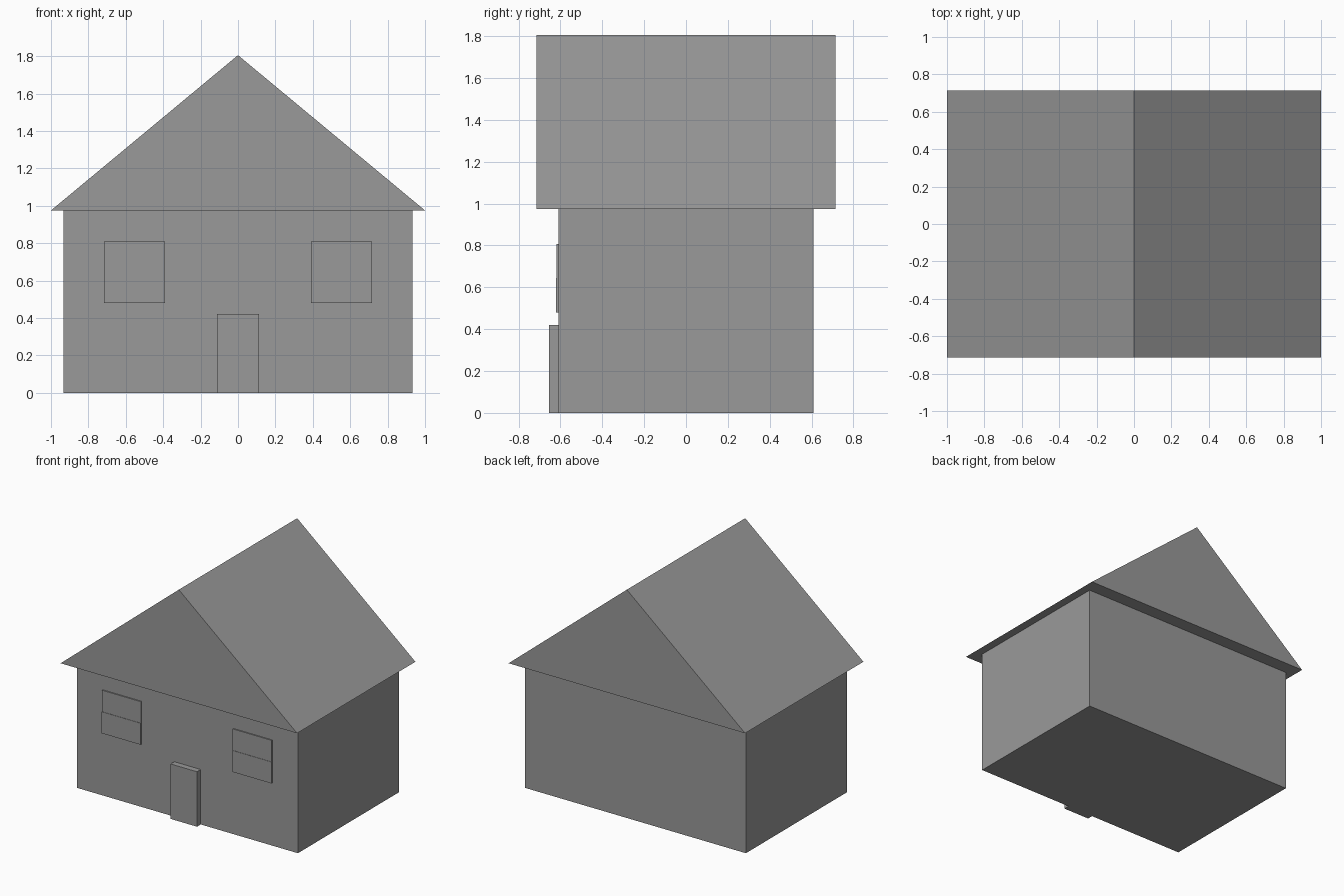
import bpy
import bmesh

if "Cube" in bpy.data.objects:
    bpy.data.objects.remove(bpy.data.objects["Cube"], do_unlink=True)

# One plain grey for the whole house
grey = bpy.data.materials.new("plain_grey")
grey.use_nodes = True
colour = (0.32, 0.32, 0.32, 1)
grey.diffuse_color = colour
grey.node_tree.nodes["Principled BSDF"].inputs["Base Color"].default_value = colour


def prism(name, outline, y_front, y_back):
    """Extrude an x-z outline from y_front to y_back."""
    bm = bmesh.new()
    face = bm.faces.new([bm.verts.new((x, y_front, z)) for x, z in outline])
    result = bmesh.ops.extrude_face_region(bm, geom=[face])
    verts = [v for v in result["geom"] if isinstance(v, bmesh.types.BMVert)]
    bmesh.ops.translate(bm, verts=verts, vec=(0, y_back - y_front, 0))
    bmesh.ops.recalc_face_normals(bm, faces=bm.faces)
    mesh = bpy.data.meshes.new(name)
    bm.to_mesh(mesh)
    bm.free()
    mesh.materials.append(grey)
    obj = bpy.data.objects.new(name, mesh)
    bpy.context.collection.objects.link(obj)
    return obj


def box(name, x0, x1, z0, z1, y_front, y_back):
    return prism(name, [(x0, z0), (x1, z0), (x1, z1), (x0, z1)], y_front, y_back)


WALL = 0.61

# Walls and gabled roof with overhanging eaves
box("walls", -0.934, 0.934, 0, 0.975, -WALL, WALL)
prism("roof", [(-1, 0.975), (1, 0.975), (0, 1.805)], -0.715, 0.715)

# Front door
box("door", -0.112, 0.112, 0, 0.42, -0.655, -WALL)

# Sash windows: the lower sash stands slightly proud of the upper one
for side, centre in (("left", 0.553), ("right", -0.553)):
    x0, x1 = centre - 0.164, centre + 0.164
    box(side + "_window_upper_sash", x0, x1, 0.644, 0.808, -0.619, -WALL)
    box(side + "_window_lower_sash", x0, x1, 0.48, 0.644, -0.622, -WALL)
